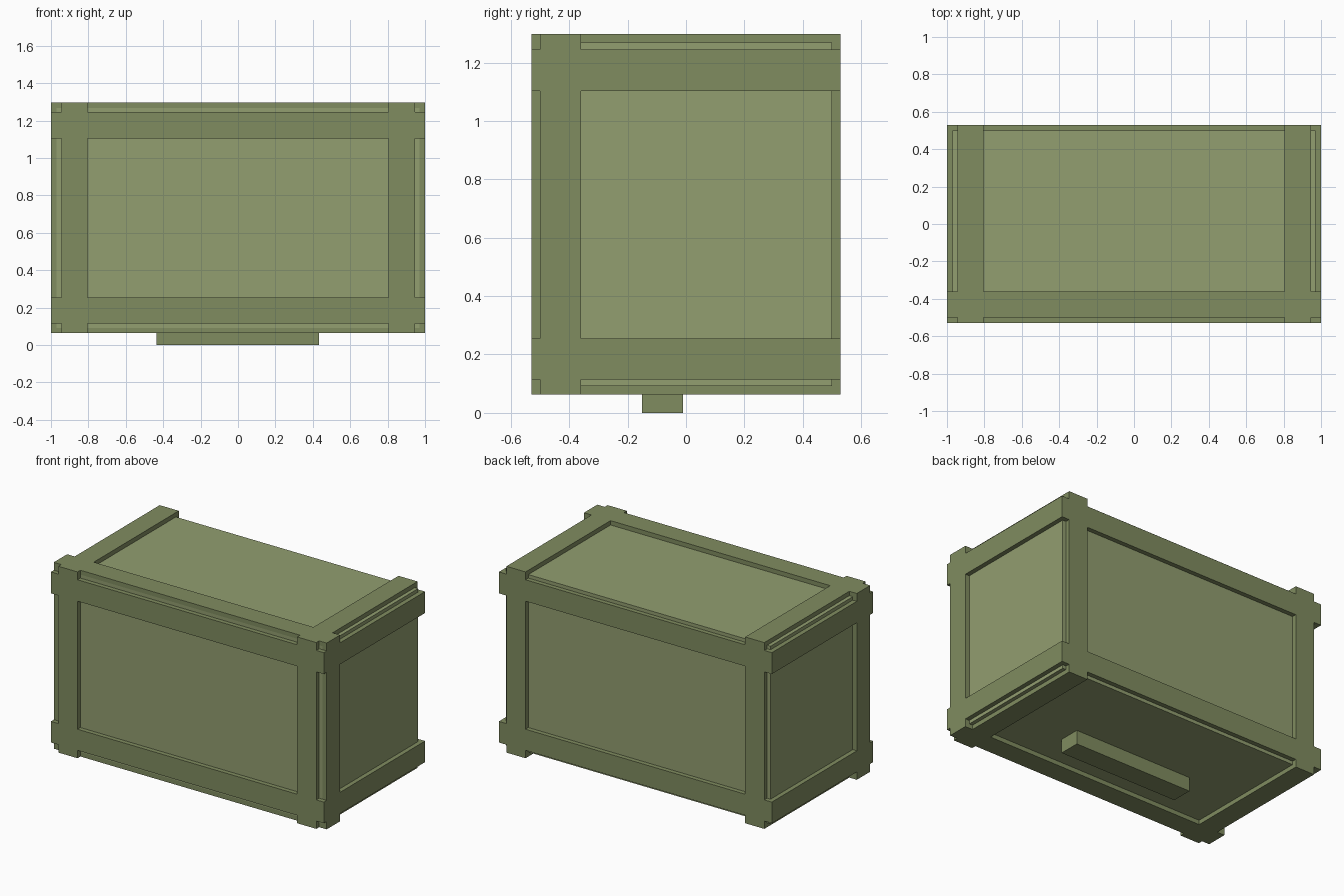
import bpy, bmesh
from mathutils import Vector

if "Cube" in bpy.data.objects:
    bpy.data.objects.remove(bpy.data.objects["Cube"])


def material(name, color):
    m = bpy.data.materials.new(name)
    m.diffuse_color = (*color, 1)
    m.use_nodes = True
    m.node_tree.nodes["Principled BSDF"].inputs["Base Color"].default_value = m.diffuse_color
    return m


FRAME = material("dark_olive", (0.216, 0.262, 0.117))
PANEL = material("light_olive", (0.287, 0.342, 0.162))


def finish(bm, name, mat):
    bmesh.ops.recalc_face_normals(bm, faces=bm.faces)
    mesh = bpy.data.meshes.new(name)
    bm.to_mesh(mesh)
    bm.free()
    mesh.materials.append(mat)
    obj = bpy.data.objects.new(name, mesh)
    bpy.context.collection.objects.link(obj)
    return obj


def box(name, lo, hi, mat):
    bm = bmesh.new()
    bmesh.ops.create_cube(bm, size=1)
    lo, hi = Vector(lo), Vector(hi)
    for v in bm.verts:
        v.co = (lo + hi) / 2 + v.co * (hi - lo)
    finish(bm, name, mat)


def plate(name, us, vs, rows, axis, inner, outer):
    """Notched frame: '#' cells of a u/v grid, thickened along one axis."""
    bm = bmesh.new()

    def point(u, v):
        co = [u, v]
        co.insert(axis, inner)
        return bm.verts.new(co)

    grid = [[point(u, v) for u in us] for v in vs]
    for j, row in enumerate(rows):
        for i, cell in enumerate(row):
            if cell == "#":
                bm.faces.new((grid[j][i], grid[j][i + 1],
                              grid[j + 1][i + 1], grid[j + 1][i]))
    bmesh.ops.delete(bm, geom=[v for v in bm.verts if not v.link_faces],
                     context='VERTS')
    ext = bmesh.ops.extrude_face_region(bm, geom=bm.faces[:], use_keep_orig=True)
    shift = Vector((0, 0, 0))
    shift[axis] = outer - inner
    bmesh.ops.translate(bm, vec=shift,
                        verts=[g for g in ext["geom"] if isinstance(g, bmesh.types.BMVert)])
    bmesh.ops.dissolve_limit(bm, angle_limit=0.01, verts=bm.verts, edges=bm.edges)
    finish(bm, name, FRAME)


# Box body, visible as the recessed panels
box("crate_body", (-0.97, -0.50, 0.092), (0.97, 0.50, 1.268), PANEL)

# Front and back frames with tabs reaching the outer edges
xs = [-1, -0.945, -0.805, 0.805, 0.945, 1]
zs = [0.063, 0.115, 0.255, 1.103, 1.245, 1.297]
for name, s in (("front_frame", -1), ("back_frame", 1)):
    plate(name, xs, zs, [".#.#.", "#####", ".#.#.", "#####", ".#.#."],
          1, s * 0.50, s * 0.53)

# Side frames, open towards the back
ys = [-0.50, -0.36, 0.50]
zs_side = [0.092, 0.115, 0.255, 1.103, 1.245, 1.268]
for name, s in (("left_frame", -1), ("right_frame", 1)):
    plate(name, ys, zs_side, ["#.", "##", "#.", "##", "#."],
          0, s * 0.97, s * 1.0)

# Top and bottom frames, open towards the back
for name, a, b in (("top_frame", 1.268, 1.297), ("bottom_frame", 0.092, 0.063)):
    plate(name, xs, ys, ["#####", ".#.#."], 2, a, b)

# Foot bar under the crate
box("foot_bar", (-0.437, -0.15, 0), (0.433, -0.01, 0.095), FRAME)
